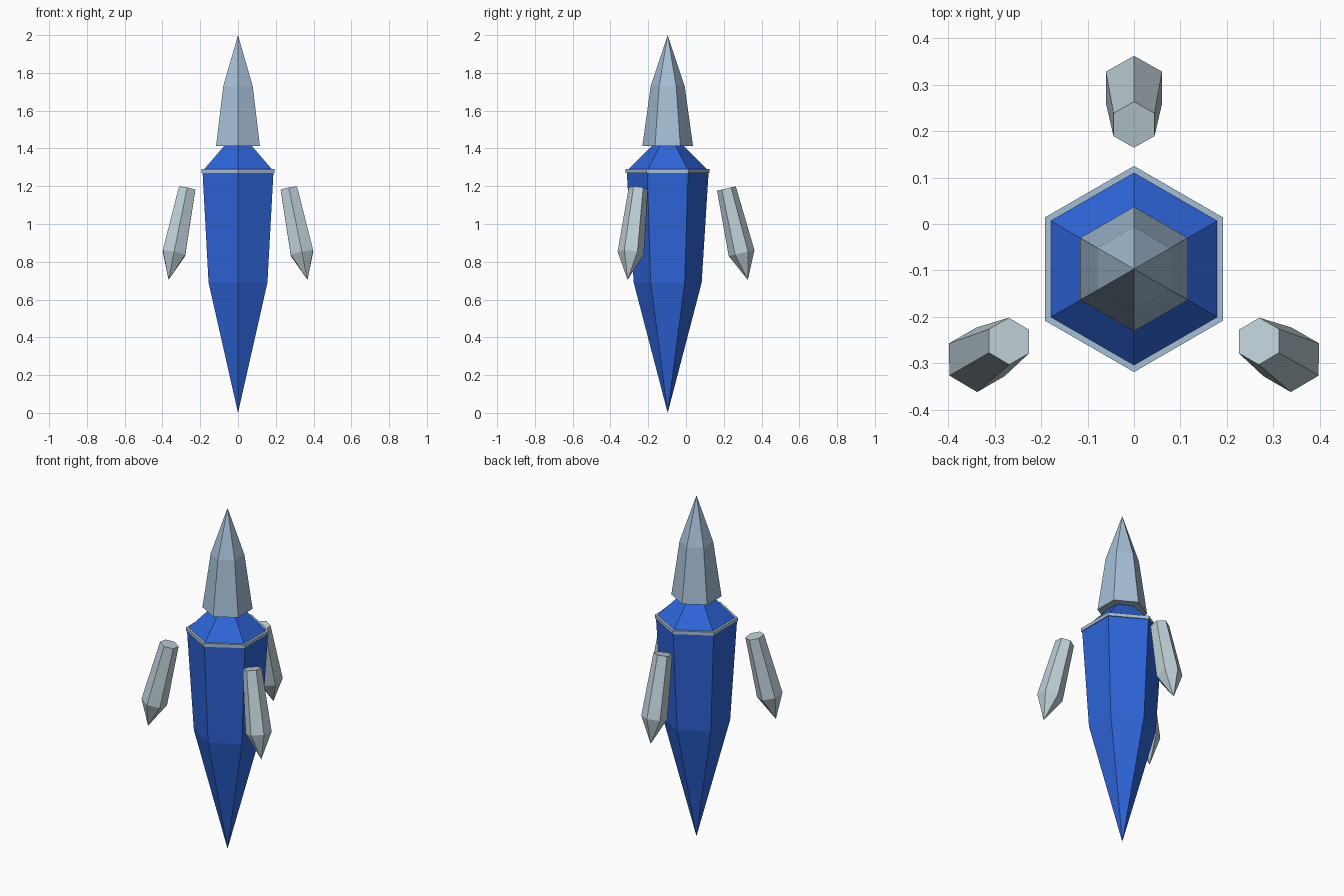
import bpy, bmesh, math
from mathutils import Matrix

if "Cube" in bpy.data.objects:
    bpy.data.objects.remove(bpy.data.objects["Cube"])

CENTRE_Y = -0.097  # axis of the main crystal


def material(name, colour):
    m = bpy.data.materials.new(name)
    m.diffuse_color = (*colour, 1)
    m.use_nodes = True
    m.node_tree.nodes["Principled BSDF"].inputs["Base Color"].default_value = m.diffuse_color
    return m


blue = material("deep blue", (0.028, 0.13, 0.70))
steel = material("pale steel blue", (0.38, 0.52, 0.67))
grey = material("pale grey", (0.52, 0.63, 0.68))


def hex_lathe(name, profile, mat, matrix=Matrix(), ring=False):
    """Six-sided solid from (radius, height) pairs; radius 0 makes a point."""
    bm = bmesh.new()
    rows = []
    for r, z in profile:
        count = 6 if r else 1
        rows.append([bm.verts.new((r * math.sin(math.pi / 3 * i),
                                   r * math.cos(math.pi / 3 * i), z))
                     for i in range(count)])
    pairs = list(zip(rows, rows[1:]))
    if ring:
        pairs.append((rows[-1], rows[0]))
    for a, b in pairs:
        for i in range(6):
            j = (i + 1) % 6
            corners = [a[i % len(a)], a[j % len(a)], b[j % len(b)], b[i % len(b)]]
            bm.faces.new(list(dict.fromkeys(corners)))
    if not ring:
        for row in (rows[0], rows[-1]):
            if len(row) == 6:
                bm.faces.new(row)
    bmesh.ops.recalc_face_normals(bm, faces=bm.faces)
    mesh = bpy.data.meshes.new(name)
    bm.to_mesh(mesh)
    bm.free()
    mesh.materials.append(mat)
    ob = bpy.data.objects.new(name, mesh)
    ob.matrix_world = Matrix.Translation((0, CENTRE_Y, 0)) @ matrix
    bpy.context.collection.objects.link(ob)
    return ob


# Central column: lower point, body, sloped shoulders and neck
hex_lathe("body_crystal", [(0, 0), (0.18, 0.69), (0.217, 1.28), (0.083, 1.415)], blue)

# Thin band around the shoulder
hex_lathe("shoulder_band", [(0.205, 1.27), (0.222, 1.27), (0.222, 1.29), (0.205, 1.29)],
          steel, ring=True)

# Upper spike
hex_lathe("top_spike", [(0.134, 1.413), (0.09, 1.73), (0, 2.0)], steel)

# Three floating shards, leaning outwards towards their lower points
for k in range(3):
    place = (Matrix.Rotation(math.radians(120 * k), 4, 'Z')
             @ Matrix.Translation((0, 0.311, 1.188))
             @ Matrix.Rotation(math.radians(13.2), 4, 'X'))
    hex_lathe(f"floating_shard_{k + 1}", [(0.051, 0), (0.070, -0.351), (0, -0.497)],
              grey, place)
